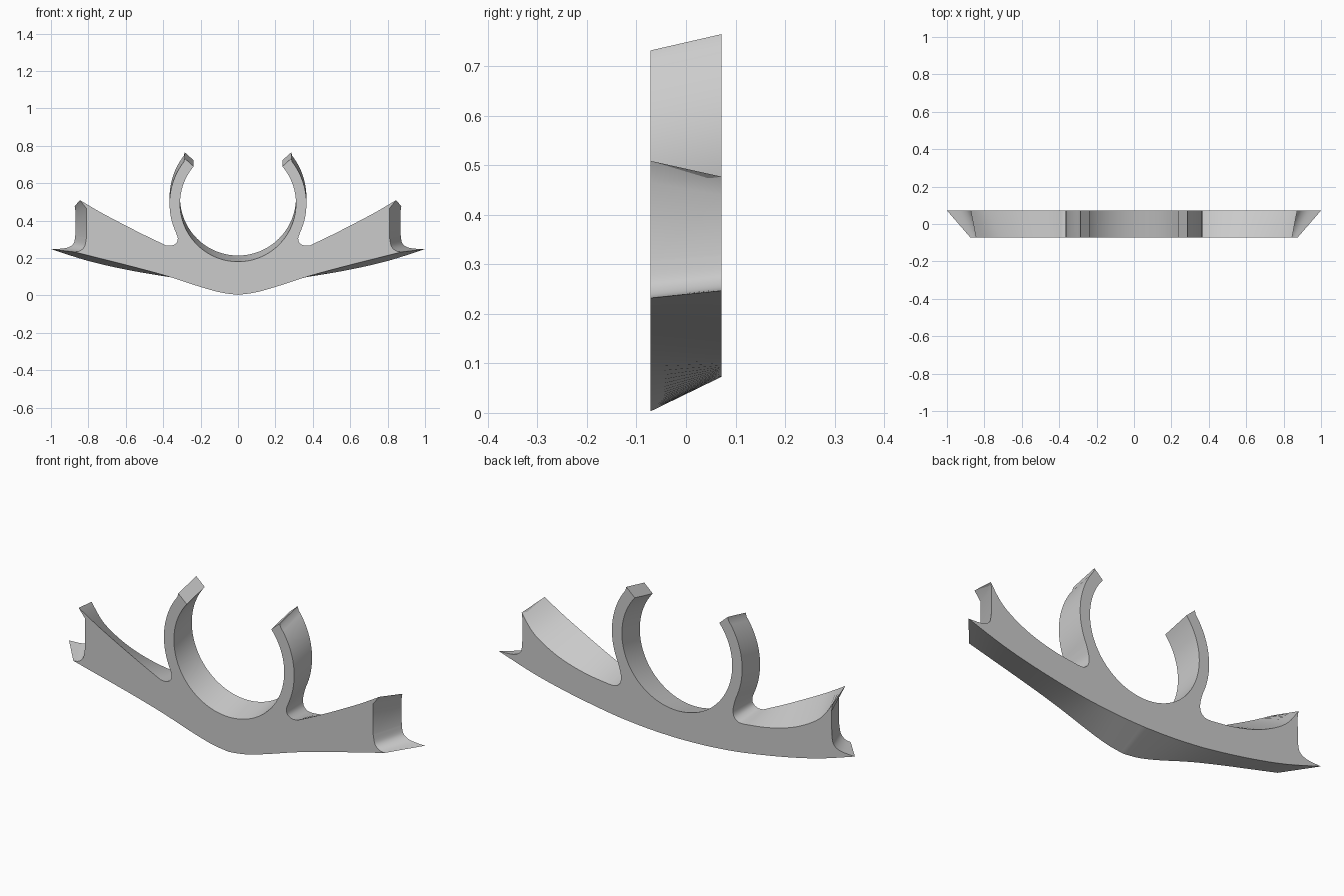
import bpy, bmesh, math
from mathutils import Vector
from mathutils.geometry import interpolate_bezier

cube = bpy.data.objects.get("Cube")
if cube:
    bpy.data.objects.remove(cube, do_unlink=True)

HALF_DEPTH = 0.072
STEPS = 6


def smooth(points, steps=STEPS):
    """Rounded path through the points, without its last point."""
    pts = [Vector(p) for p in points]
    ext = [pts[0]] + pts + [pts[-1]]
    out = []
    for a, b, c, d in zip(ext, ext[1:], ext[2:], ext[3:]):
        out += interpolate_bezier(b, b + (c - a) / 6, c - (d - b) / 6, c, steps + 1)[:-1]
    return out


def arc(centre_z, radius, start, end, steps):
    """Arc around the clip axis, without its last point."""
    angles = [math.radians(start + (end - start) * i / steps) for i in range(steps)]
    return [Vector((radius * math.cos(a), centre_z + radius * math.sin(a))) for a in angles]


def half_outline(bottom, fillet, hook, arm_top, notch, ring_z):
    """Outline of the left half, from the bottom centre round to the clip floor."""
    pts = smooth(bottom) + smooth(fillet) + smooth(hook, 1) + smooth(arm_top)
    pts += smooth(notch)
    pts += arc(ring_z, 0.366, -25, 41, 20)
    pts.append(Vector((0.285, ring_z + 0.242)))
    pts += arc(ring_z, 0.31, 40, -90, 40)
    pts.append(Vector((0, ring_z - 0.31)))
    return pts


# Front outline: V-shaped underside and straight raised arms
front = half_outline(
    bottom=[(0, 0.003), (0.09, 0.015), (0.2, 0.045), (0.38, 0.103), (0.55, 0.15), (0.72, 0.193), (0.875, 0.232)],
    fillet=[(0.875, 0.232), (0.845, 0.238), (0.82, 0.262), (0.81, 0.31)],
    hook=[(0.81, 0.31), (0.81, 0.465), (0.845, 0.509)],
    arm_top=[(0.845, 0.509), (0.74, 0.447), (0.62, 0.383), (0.5, 0.322), (0.385, 0.267)],
    notch=[(0.385, 0.267), (0.355, 0.266), (0.33, 0.28), (0.322, 0.305), (0.332, 0.335)],
    ring_z=0.49)

# Back outline: shallow bowed underside, scooped arms and wider tips
back = half_outline(
    bottom=[(0, 0.073), (0.12, 0.076), (0.24, 0.084), (0.38, 0.1), (0.6, 0.138), (0.8, 0.184), (1, 0.247)],
    fillet=[(1, 0.247), (0.92, 0.253), (0.88, 0.276), (0.87, 0.32)],
    hook=[(0.87, 0.32), (0.868, 0.44), (0.873, 0.477)],
    arm_top=[(0.873, 0.477), (0.8, 0.385), (0.67, 0.31), (0.52, 0.265), (0.38, 0.245)],
    notch=[(0.38, 0.245), (0.345, 0.247), (0.32, 0.268), (0.316, 0.31), (0.332, 0.37)],
    ring_z=0.523)


def mirrored(half):
    return half + [Vector((-p.x, p.y)) for p in reversed(half[1:-1])]


# Loft between the two outlines
bm = bmesh.new()
loops = []
for outline, y in ((mirrored(front), -HALF_DEPTH), (mirrored(back), HALF_DEPTH)):
    loops.append([bm.verts.new((p.x, y, p.y)) for p in outline])
f, b = loops
n = len(f)
for i in range(n):
    j = (i + 1) % n
    bm.faces.new((f[i], f[j], b[j], b[i]))
caps = [bm.faces.new(f), bm.faces.new(b)]
bmesh.ops.recalc_face_normals(bm, faces=bm.faces)
bmesh.ops.triangulate(bm, faces=caps)
bmesh.ops.recalc_face_normals(bm, faces=bm.faces)
mesh = bpy.data.meshes.new("clip_bracket")
bm.to_mesh(mesh)
bm.free()

# Plain grey material
grey = bpy.data.materials.new("light_grey")
grey.use_nodes = True
colour = (0.6, 0.6, 0.6, 1)
grey.diffuse_color = colour
grey.node_tree.nodes["Principled BSDF"].inputs["Base Color"].default_value = colour
mesh.materials.append(grey)

bracket = bpy.data.objects.new("clip_bracket", mesh)
bpy.context.collection.objects.link(bracket)
bpy.ops.object.select_all(action='DESELECT')
bracket.select_set(True)
bpy.context.view_layer.objects.active = bracket
bpy.ops.object.shade_smooth_by_angle(angle=math.radians(30))
